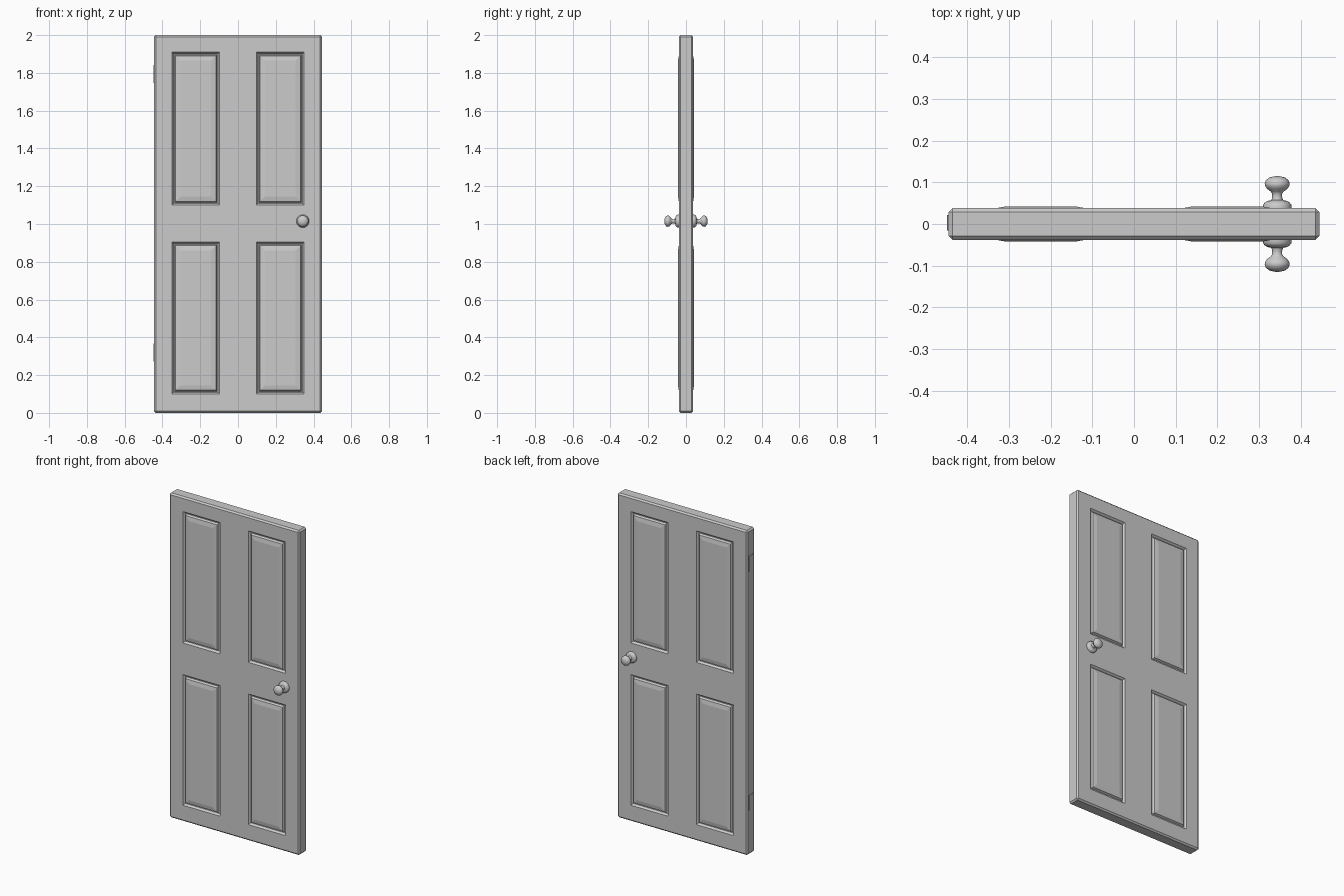
import bpy, bmesh
from math import pi
from mathutils import Vector, Matrix

if "Cube" in bpy.data.objects:
    bpy.data.objects.remove(bpy.data.objects["Cube"])

W, T = 0.444, 0.038          # half width and half thickness of the slab
XS = (0.097, 0.35)           # panel extent either side of the centre stile
ZS = (0.1, 0.905, 1.1, 1.91)  # lower and upper panel rows


def finish(bm, name, smooth=False):
    bmesh.ops.recalc_face_normals(bm, faces=bm.faces)
    me = bpy.data.meshes.new(name)
    bm.to_mesh(me)
    bm.free()
    ob = bpy.data.objects.new(name, me)
    bpy.context.collection.objects.link(ob)
    if smooth:
        bpy.ops.object.select_all(action='DESELECT')
        ob.select_set(True)
        bpy.context.view_layer.objects.active = ob
        bpy.ops.object.shade_smooth_by_angle(angle=0.7)
    return ob


def block(size, centre, bevel):
    bm = bmesh.new()
    bmesh.ops.create_cube(bm, size=1, matrix=Matrix.Translation(centre) @ Matrix.Diagonal((*size, 1)))
    bmesh.ops.bevel(bm, geom=bm.edges[:], offset=bevel, segments=1, affect='EDGES')
    return bm


# Door slab: chamfered board cut into a grid of stiles, rails and panels
bm = block((2 * W, 2 * T, 2), (0, 0, 1), 0.009)
cuts = [((s * x, 0, 0), (1, 0, 0)) for x in XS for s in (-1, 1)]
cuts += [((0, 0, z), (0, 0, 1)) for z in ZS]
for co, no in cuts:
    bmesh.ops.bisect_plane(bm, geom=bm.verts[:] + bm.edges[:] + bm.faces[:], plane_co=co, plane_no=no)


def is_panel(f):
    c = f.calc_center_median()
    return (abs(f.normal.y) > 0.9 and XS[0] < abs(c.x) < XS[1]
            and (ZS[0] < c.z < ZS[1] or ZS[2] < c.z < ZS[3]))


# Panels on both faces: moulded groove, then a sloped raised field
bm.normal_update()
panels = [f for f in bm.faces if is_panel(f)]
for thick, depth in ((0.009, -0.012), (0.005, 0.0), (0.006, 0.012), (0.025, 0.0045)):
    bmesh.ops.inset_individual(bm, faces=panels, thickness=thick, depth=depth, use_even_offset=True)
finish(bm, "door_slab")

# Knobs: lathed rose, neck and flattened ball, one per face
KNOB = [(0, 0.036), (0.034, 0.036), (0.034, 0.046), (0.030, 0.051), (0.024, 0.055),
        (0.014, 0.057), (0.012, 0.064), (0.012, 0.073), (0.016, 0.078), (0.024, 0.084),
        (0.029, 0.091), (0.030, 0.097), (0.027, 0.105), (0.019, 0.111), (0.009, 0.114), (0, 0.115)]
for side, name in ((-1, "front_knob"), (1, "back_knob")):
    bm = bmesh.new()
    vs = [bm.verts.new((0.343 + r, side * y, 1.015)) for r, y in KNOB]
    es = [bm.edges.new(p) for p in zip(vs, vs[1:])]
    bmesh.ops.spin(bm, geom=vs + es, cent=(0.343, 0, 1.015), axis=(0, 1, 0), angle=2 * pi, steps=32)
    bmesh.ops.remove_doubles(bm, verts=bm.verts, dist=1e-5)
    finish(bm, name, True)

# Hinge plates on the left edge
for z, name in ((0.32, "lower_hinge"), (1.795, "upper_hinge")):
    finish(block((0.012, 0.038, 0.095), (-W + 0.002, 0.003, z), 0.001), name)
